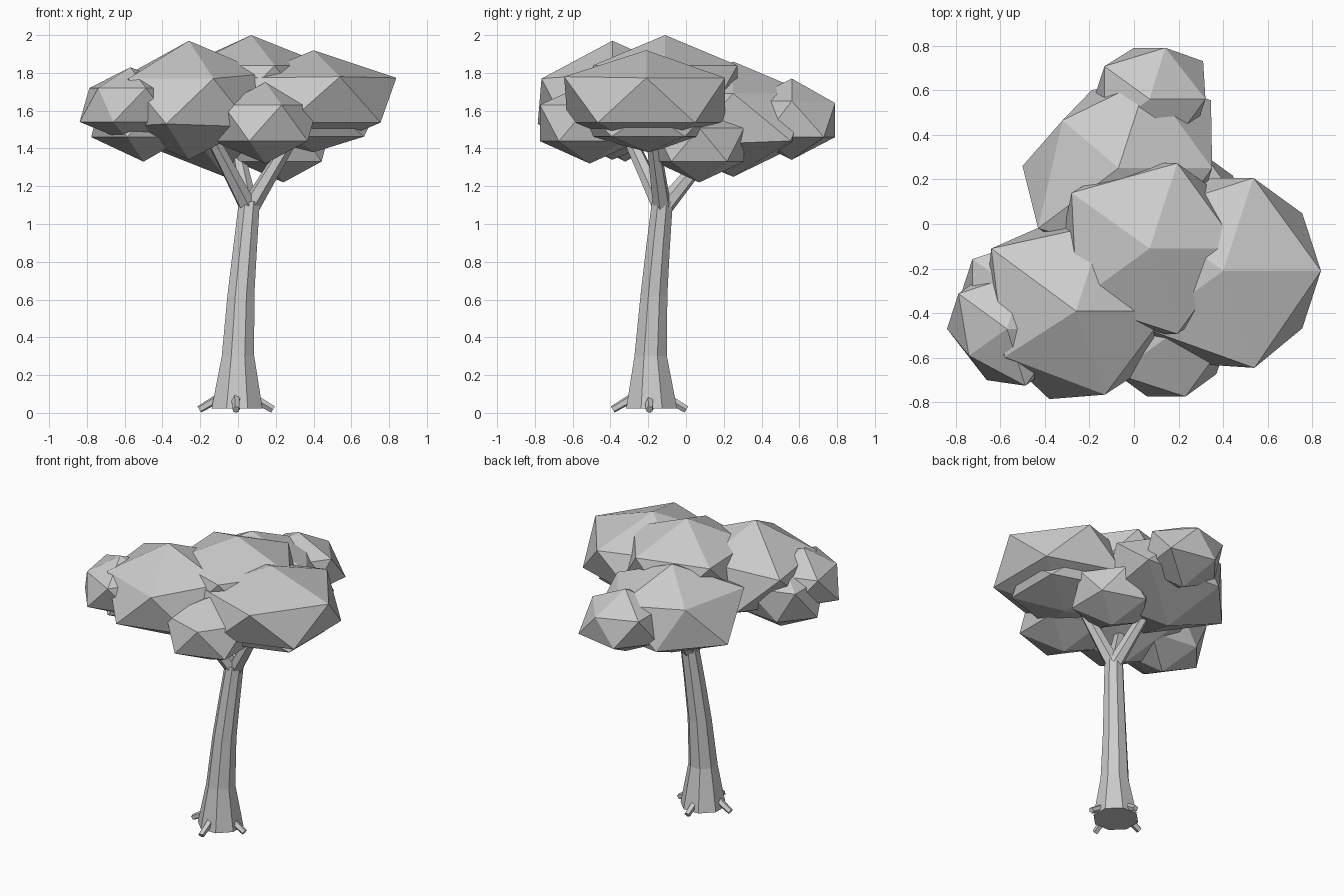
import bpy, bmesh, math
from mathutils import Vector

cube = bpy.data.objects.get("Cube")
if cube:
    bpy.data.objects.remove(cube, do_unlink=True)

# Single plain colour
grey = bpy.data.materials.new("plain grey")
grey.use_nodes = True
colour = (0.6, 0.6, 0.6, 1)
grey.diffuse_color = colour
grey.node_tree.nodes["Principled BSDF"].inputs["Base Color"].default_value = colour


def finish(name, bm):
    bmesh.ops.recalc_face_normals(bm, faces=bm.faces[:])
    mesh = bpy.data.meshes.new(name)
    bm.to_mesh(mesh)
    bm.free()
    mesh.materials.append(grey)
    obj = bpy.data.objects.new(name, mesh)
    bpy.context.collection.objects.link(obj)
    return obj


def foliage(name, x, y, radius, top, bottom, corners=()):
    """Squashed twenty-sided leaf clump; the nearest vertex moves to each given corner."""
    bm = bmesh.new()
    bmesh.ops.create_icosphere(bm, subdivisions=1, radius=1)
    bmesh.ops.scale(bm, vec=(radius, radius, (top - bottom) / 2), verts=bm.verts)
    bmesh.ops.translate(bm, vec=(x, y, (top + bottom) / 2), verts=bm.verts)
    for corner in map(Vector, corners):
        min(bm.verts, key=lambda v: (v.co - corner).length).co = corner
    return finish(name, bm)


def limb(name, rings, sides, level=False):
    """Tapered tube through (centre, radius) rings, level or square to its axis."""
    bm = bmesh.new()
    axis = Vector((0, 0, 1)) if level else Vector(rings[-1][0]) - Vector(rings[0][0])
    turn = axis.to_track_quat('Z', 'Y')
    loops = []
    for centre, radius in rings:
        loop = []
        for i in range(sides):
            a = math.tau * (i + 0.5) / sides
            offset = turn @ Vector((math.cos(a), math.sin(a), 0)) * radius
            loop.append(bm.verts.new(Vector(centre) + offset))
        loops.append(loop)
    for low, high in zip(loops, loops[1:]):
        for i in range(sides):
            j = (i + 1) % sides
            bm.faces.new((low[i], low[j], high[j], high[i]))
    bm.faces.new(loops[0][::-1])
    bm.faces.new(loops[-1])
    return finish(name, bm)


# Leaf clumps
foliage("foliage_crown", 0.07, -0.11, 0.45, 2.0, 1.42, [(-0.28, 0.14, 1.84)])
foliage("foliage_left", 0.40, -0.21, 0.49, 1.92, 1.39, [(0.54, -0.645, 1.78)])
foliage("foliage_left_under", 0.40, -0.20, 0.37, 1.68, 1.38)
foliage("foliage_front_right", -0.26, -0.39, 0.46, 1.97, 1.34,
        [(-0.64, -0.11, 1.76), (-0.58, -0.595, 1.77), (-0.13, -0.765, 1.77),
         (-0.38, -0.785, 1.53)])
foliage("foliage_front_small", 0.145, -0.51, 0.31, 1.75, 1.32)
foliage("foliage_right_small", -0.57, -0.47, 0.30, 1.83, 1.43,
        [(-0.74, -0.59, 1.72), (-0.66, -0.70, 1.54)])
foliage("foliage_right_under", -0.50, -0.32, 0.31, 1.80, 1.33, [(-0.61, -0.12, 1.46)])
foliage("foliage_back", -0.07, 0.25, 0.47, 1.86, 1.25,
        [(-0.32, 0.465, 1.69), (-0.19, 0.60, 1.42), (0.345, 0.555, 1.44),
         (-0.50, 0.26, 1.42), (-0.43, -0.02, 1.69)])
foliage("foliage_back_small", 0.07, 0.56, 0.28, 1.77, 1.34,
        [(0.31, 0.73, 1.46), (0.0, 0.79, 1.46), (0.14, 0.79, 1.64)])
foliage("foliage_inner_low", 0.24, 0.07, 0.28, 1.62, 1.22)

# Curved trunk with a flared foot
limb("trunk", [((-0.005, -0.182, 0.022), 0.146), ((0, -0.187, 0.3), 0.093),
               ((0.015, -0.17, 0.62), 0.077), ((0.038, -0.148, 0.88), 0.068),
               ((0.06, -0.125, 1.12), 0.06)], 8, level=True)

# Branches rising into the clumps
fork = (0.06, -0.125, 1.08)
for name, tip in (("branch_left", (0.3, -0.18, 1.48)),
                  ("branch_right", (-0.16, -0.32, 1.5)),
                  ("branch_back", (0.0, 0.12, 1.38))):
    limb(name, [(fork, 0.05), (tip, 0.034)], 6)

# Four short roots around the foot
for i, side in enumerate(("left", "back", "right", "front")):
    a = math.tau * i / 4
    out = Vector((math.cos(a), math.sin(a), 0))
    base = Vector((-0.01, -0.193, 0))
    limb("root_" + side, [(base + out * 0.09 + Vector((0, 0, 0.08)), 0.025),
                          (base + out * 0.195 + Vector((0, 0, 0.018)), 0.02)], 5)
